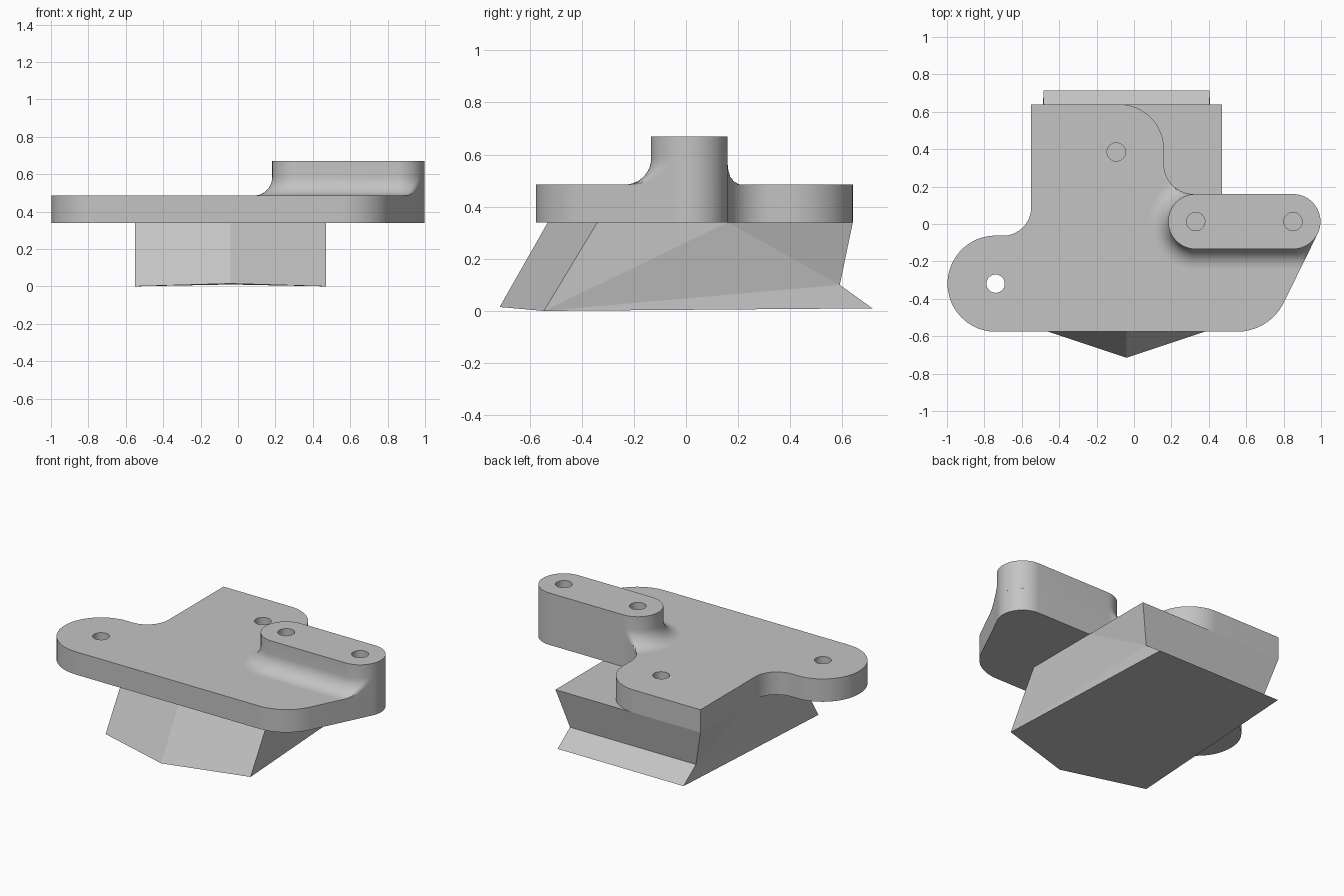
import bpy
import bmesh
from math import sin, cos, radians, pi
from mathutils import Vector, Matrix
from mathutils.geometry import intersect_line_line_2d

cube = bpy.data.objects.get("Cube")
if cube:
    bpy.data.objects.remove(cube, do_unlink=True)

grey = bpy.data.materials.new("machined_grey")
grey.use_nodes = True
grey.diffuse_color = (0.55, 0.55, 0.55, 1)
grey.node_tree.nodes["Principled BSDF"].inputs["Base Color"].default_value = grey.diffuse_color

PLATE_BOTTOM, PLATE_TOP, BOSS_TOP = 0.34, 0.485, 0.67
HOLE_RADIUS = 0.049


def finish(name, bm):
    bmesh.ops.recalc_face_normals(bm, faces=bm.faces[:])
    mesh = bpy.data.meshes.new(name)
    bm.to_mesh(mesh)
    bm.free()
    mesh.materials.append(grey)
    obj = bpy.data.objects.new(name, mesh)
    bpy.context.collection.objects.link(obj)
    return obj


def loft(name, rings):
    """Closed solid through stacked rings of 3D points."""
    bm = bmesh.new()
    loops = [[bm.verts.new(p) for p in ring] for ring in rings]
    n = len(loops[0])
    for low, high in zip(loops, loops[1:]):
        for i in range(n):
            j = (i + 1) % n
            bm.faces.new((low[i], low[j], high[j], high[i]))
    bm.faces.new(loops[0][::-1])
    bm.faces.new(loops[-1])
    return finish(name, bm)


def arc(x, y, r, start, end, steps=20):
    angles = [radians(start + (end - start) * i / steps) for i in range(steps + 1)]
    return [Vector((x + r * cos(a), y + r * sin(a))) for a in angles]


def at_height(points, z):
    return [(p.x, p.y, z) for p in points]


def select_only(obj):
    bpy.ops.object.select_all(action='DESELECT')
    obj.select_set(True)
    bpy.context.view_layer.objects.active = obj


def drill(obj, x, y, bottom, top):
    circle = arc(x, y, HOLE_RADIUS, 0, 360, 32)[:-1]
    cutter = loft("hole_cutter", [at_height(circle, bottom), at_height(circle, top)])
    cutter.hide_render = True
    mod = obj.modifiers.new("hole", 'BOOLEAN')
    mod.operation = 'DIFFERENCE'
    mod.solver = 'EXACT'
    mod.object = cutter
    select_only(obj)
    bpy.ops.object.modifier_apply(modifier=mod.name)
    bpy.data.objects.remove(cutter, do_unlink=True)


def smooth(obj):
    select_only(obj)
    bpy.ops.object.shade_smooth_by_angle(angle=radians(30))


# Mounting plate: counter-clockwise outline of tangent arcs
END_X, START_X, BOSS_Y, BOSS_R = 0.85, 0.33, 0.013, 0.147
outline = (
    arc(-0.74, -0.319, 0.257, 90, 270, 32)
    + arc(0.55, -0.296, 0.28, -90, -26.5)
    + arc(END_X, BOSS_Y, BOSS_R, -26.5, 90)
    + arc(0.32, 0.32, 0.16, 270, 180)
    + arc(-0.08, 0.40, 0.24, 0, 90)
    + [Vector((-0.55, 0.64))]
    + arc(-0.70, 0.088, 0.15, 0, -90)
)
plate = loft("mounting_plate", [at_height(outline, PLATE_BOTTOM), at_height(outline, PLATE_TOP)])
drill(plate, -0.74, -0.319, 0.2, 0.6)
drill(plate, -0.095, 0.385, 0.2, 0.6)
smooth(plate)


# Raised boss: slot shape with a fillet foot trimmed to the plate outline
def room(point, normal, wanted):
    """Distance available along the normal before leaving the plate."""
    start, end = point - normal * 0.004, point + normal * wanted
    best = wanted
    for a, b in zip(outline, outline[1:] + outline[:1]):
        hit = intersect_line_line_2d(start, end, a, b)
        if hit:
            best = min(best, max(0.0, (hit - point).dot(normal)))
    return best


FILLET = 0.1
slot = []
for x, first in ((START_X, 90), (END_X, -90)):
    for n in arc(0, 0, 1, first, first + 180, 40):
        p = Vector((x, BOSS_Y)) + n * BOSS_R
        slot.append((p, n, room(p, n, FILLET)))

rings = []
for i in range(11):
    t = i / 10 * pi / 2
    offset = FILLET * (1 - sin(t))
    z = PLATE_TOP + FILLET * (1 - cos(t))
    rings.append(at_height([p + n * min(offset, free) for p, n, free in slot], z))
rings.append(at_height([p for p, n, free in slot], BOSS_TOP))
boss = loft("raised_boss", rings)
for x in (START_X, END_X):
    drill(boss, x, BOSS_Y, 0.53, 0.8)
smooth(boss)

# Lower block: half with a pointed front and a folded back, then mirrored
bm = bmesh.new()
W, BACK_W = 0.51, 0.443
points = {
    "ridge_low": (0, -0.715, 0.015), "ridge_top": (0, -0.53, PLATE_BOTTOM),
    "front_low": (W, -0.545, 0), "front_top": (W, -0.34, PLATE_BOTTOM),
    "side_top": (W, 0.16, PLATE_BOTTOM), "back_top": (W, 0.64, PLATE_BOTTOM),
    "fold": (BACK_W, 0.59, 0.1), "back_low": (BACK_W, 0.715, 0.01),
    "mid_top": (0, 0.64, PLATE_BOTTOM), "mid_fold": (0, 0.59, 0.1), "mid_low": (0, 0.715, 0.01),
}
v = {key: bm.verts.new(co) for key, co in points.items()}
for face in (
    "ridge_low front_low front_top ridge_top",
    "front_low side_top front_top",
    "front_low fold side_top",
    "fold back_top side_top",
    "front_low back_low fold",
    "fold mid_fold mid_top back_top",
    "back_low mid_low mid_fold fold",
    "front_low mid_low back_low",
    "front_low ridge_low mid_low",
    "ridge_top front_top side_top back_top mid_top",
):
    bm.faces.new([v[key] for key in face.split()])
bmesh.ops.mirror(bm, geom=bm.verts[:] + bm.edges[:] + bm.faces[:],
                 matrix=Matrix.Identity(4), merge_dist=0.001, axis='X')
bmesh.ops.translate(bm, verts=bm.verts[:], vec=(-0.04, 0, 0))
finish("lower_block", bm)
